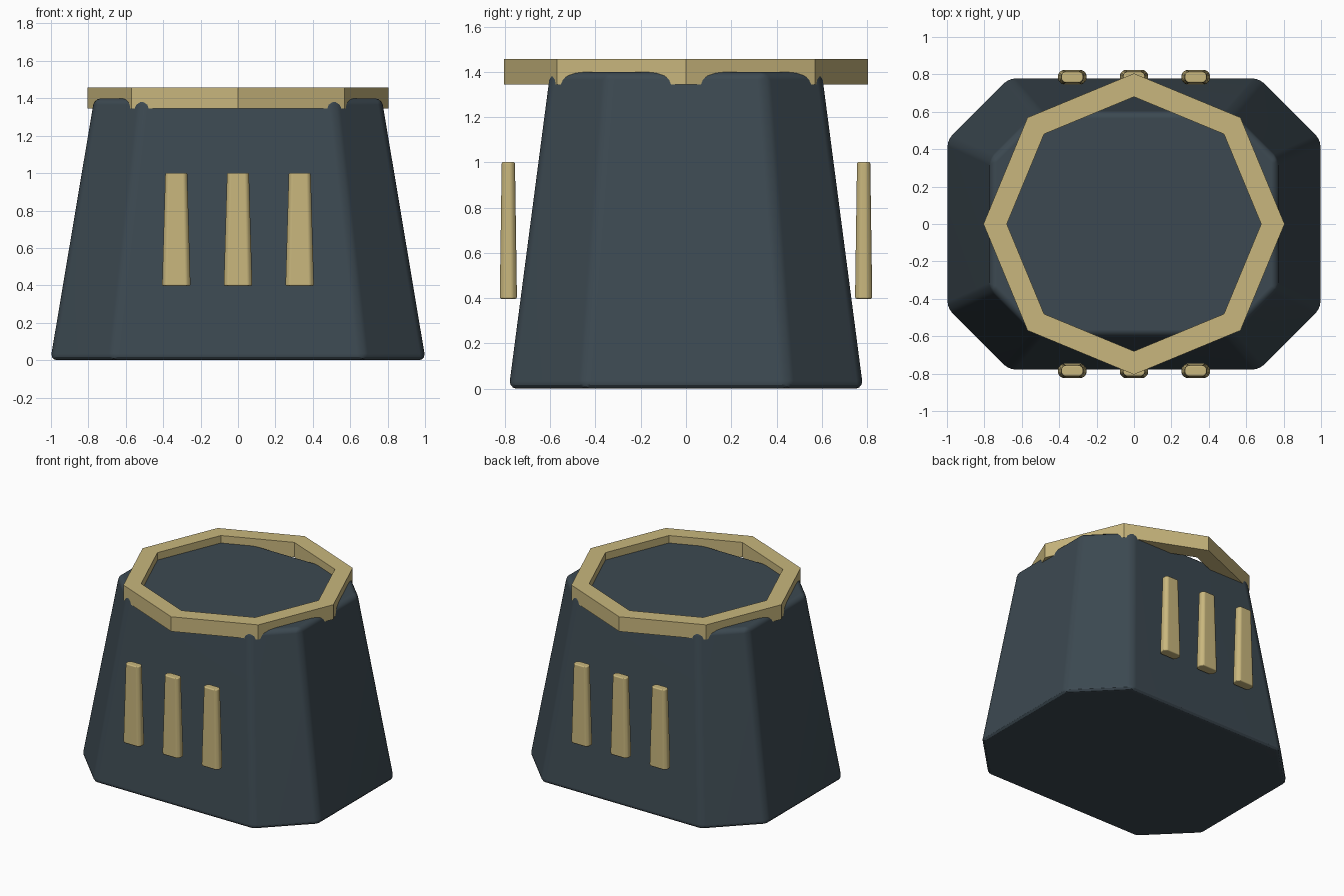
import bpy, bmesh, math

cube = bpy.data.objects.get("Cube")
if cube:
    bpy.data.objects.remove(cube, do_unlink=True)


def material(name, rgb):
    m = bpy.data.materials.new(name)
    m.use_nodes = True
    m.diffuse_color = (*rgb, 1)
    m.node_tree.nodes["Principled BSDF"].inputs["Base Color"].default_value = (*rgb, 1)
    return m


slate = material("slate_blue", (0.045, 0.066, 0.082))
gold = material("pale_gold", (0.58, 0.47, 0.205))


def finish(name, bm, mat):
    bmesh.ops.recalc_face_normals(bm, faces=bm.faces)
    mesh = bpy.data.meshes.new(name)
    bm.to_mesh(mesh)
    bm.free()
    mesh.materials.append(mat)
    ob = bpy.data.objects.new(name, mesh)
    bpy.context.collection.objects.link(ob)
    return ob


def tapered_block(name, mat, hx, hy, cut, height, taper, bevel, loc):
    """Rectangle with cut corners, drawn upward to a smaller top, edges rounded."""
    cx, cy = hx - cut, hy - cut
    outline = [(hx, -cy), (hx, cy), (cx, hy), (-cx, hy),
               (-hx, cy), (-hx, -cy), (-cx, -hy), (cx, -hy)]
    bm = bmesh.new()
    low = [bm.verts.new((x, y, 0)) for x, y in outline]
    high = [bm.verts.new((x * taper, y * taper, height)) for x, y in outline]
    bm.faces.new(low)
    bm.faces.new(high)
    for i in range(8):
        j = (i + 1) % 8
        bm.faces.new((low[i], low[j], high[j], high[i]))
    bmesh.ops.recalc_face_normals(bm, faces=bm.faces)
    bmesh.ops.bevel(bm, geom=bm.edges[:], offset=bevel, segments=3,
                    profile=0.5, affect='EDGES', clamp_overlap=True)
    ob = finish(name, bm, mat)
    ob.location = loc
    bpy.ops.object.select_all(action='DESELECT')
    ob.select_set(True)
    bpy.context.view_layer.objects.active = ob
    bpy.ops.object.shade_smooth_by_angle(angle=math.radians(30))
    # keep the big faces flat-looking between the rounded edges
    mod = ob.modifiers.new("face_weighting", 'WEIGHTED_NORMAL')
    mod.keep_sharp = True
    return ob


# Main tapered body
tapered_block("body", slate, 1.003, 0.783, 0.33, 1.4, 0.766, 0.035, (0, 0, 0))

# Vertical bars floating just off the front and back
for side, y in (("front", -0.785), ("back", 0.785)):
    for label, x in (("right", -0.33), ("middle", 0), ("left", 0.33)):
        tapered_block(f"{side}_{label}_bar", gold, 0.076, 0.038, 0.02,
                      0.605, 0.77, 0.008, (x, y, 0.397))

# Eight-sided rim around the top
bm = bmesh.new()
rings = []
for radius, z in ((0.805, 1.345), (0.805, 1.457), (0.68, 1.457), (0.68, 1.345)):
    rings.append([bm.verts.new((radius * math.cos(i * math.pi / 4),
                                radius * math.sin(i * math.pi / 4), z))
                  for i in range(8)])
for a, b in zip(rings, rings[1:] + rings[:1]):
    for i in range(8):
        j = (i + 1) % 8
        bm.faces.new((a[i], a[j], b[j], b[i]))
finish("top_rim", bm, gold)
